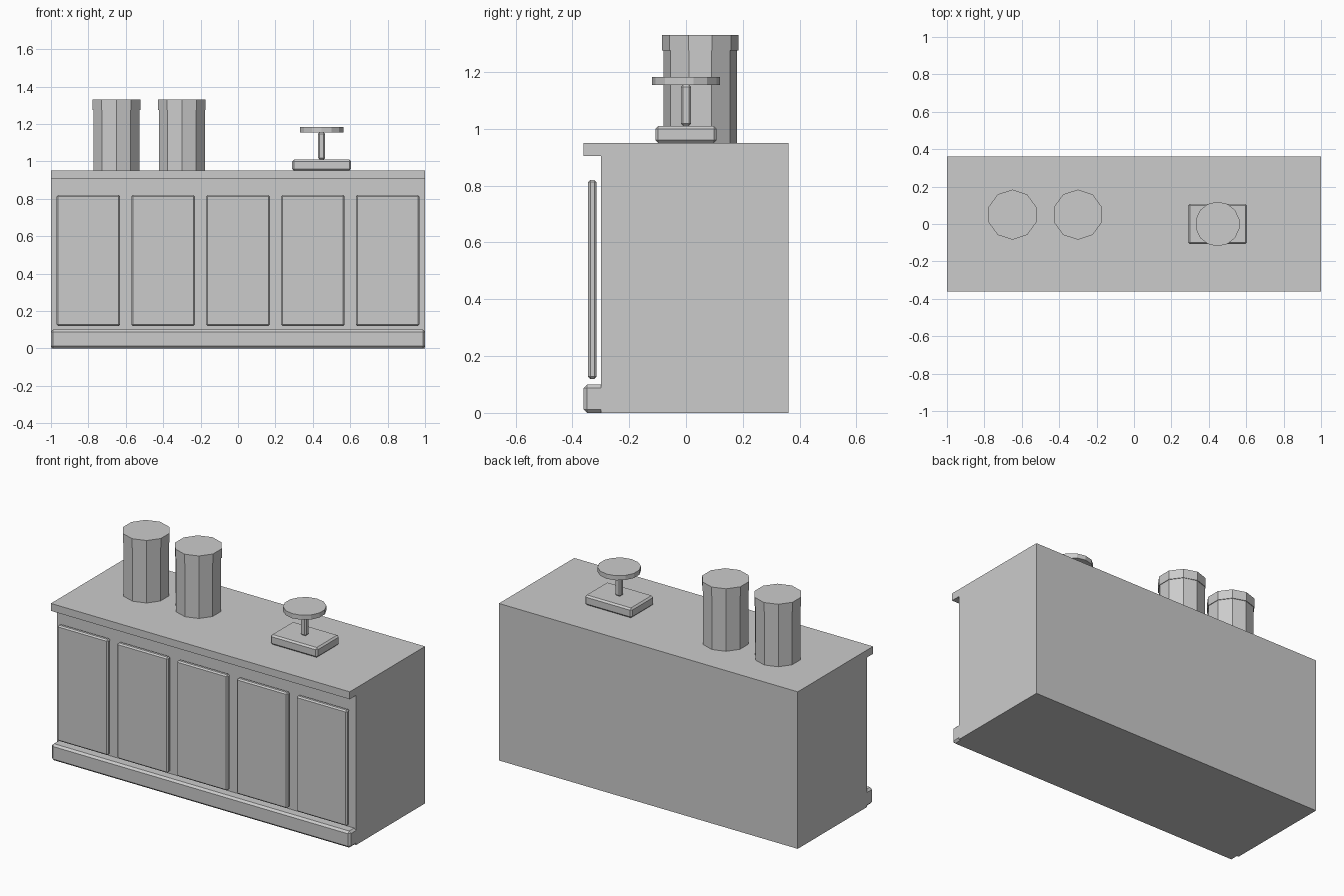
import bpy, bmesh, math

if "Cube" in bpy.data.objects:
    bpy.data.objects.remove(bpy.data.objects["Cube"])


def finish(name, bm, bevel=0.0):
    if bevel:
        bmesh.ops.bevel(bm, geom=bm.edges[:], offset=bevel, segments=1,
                        affect='EDGES', profile=0.5)
    bmesh.ops.recalc_face_normals(bm, faces=bm.faces[:])
    mesh = bpy.data.meshes.new(name)
    bm.to_mesh(mesh)
    bm.free()
    obj = bpy.data.objects.new(name, mesh)
    bpy.context.collection.objects.link(obj)
    return obj


def box(name, lo, hi, bevel=0.0):
    bm = bmesh.new()
    bmesh.ops.create_cube(bm, size=1)
    for v in bm.verts:
        v.co = [(a + b) / 2 + c * (b - a) for a, b, c in zip(lo, hi, v.co)]
    return finish(name, bm, bevel)


def prism(name, x, y, z0, z1, radius, sides):
    # A vertex points along y, leaving flat facets on the x sides
    bm = bmesh.new()
    ring = [bm.verts.new((x + radius * math.sin(math.tau * i / sides),
                          y + radius * math.cos(math.tau * i / sides), z0))
            for i in range(sides)]
    base = bm.faces.new(ring)
    ext = bmesh.ops.extrude_face_region(bm, geom=[base], use_keep_orig=True)
    for v in ext["geom"]:
        if isinstance(v, bmesh.types.BMVert):
            v.co.z = z1
    return finish(name, bm)


# Counter body with overhanging front top edge
bm = bmesh.new()
profile = [(0.36, 0), (0.36, 0.95), (-0.36, 0.95), (-0.36, 0.905),
           (-0.30, 0.905), (-0.30, 0)]
face = bm.faces.new([bm.verts.new((-1, y, z)) for y, z in profile])
ext = bmesh.ops.extrude_face_region(bm, geom=[face], use_keep_orig=True)
for v in ext["geom"]:
    if isinstance(v, bmesh.types.BMVert):
        v.co.x = 1
finish("counter_body", bm)

# Kick board along the front foot
box("kick_board", (-1, -0.36, 0), (1, -0.28, 0.10), 0.012)

# Raised front panels
for i in range(5):
    x = -0.8 + 0.4 * i
    box(f"front_panel_{i + 1}", (x - 0.17, -0.345, 0.12),
        (x + 0.17, -0.315, 0.82), 0.008)

# Lidded jars
for i, x in enumerate((-0.65, -0.30)):
    prism(f"jar_{i + 1}", x, 0.05, 0.95, 1.275, 0.13, 10)
    prism(f"jar_lid_{i + 1}", x, 0.05, 1.275, 1.33, 0.134, 10)

# Weighing scale
box("scale_base", (0.29, -0.108, 0.95), (0.605, 0.108, 1.01), 0.01)
box("scale_post", (0.428, -0.018, 1.01), (0.466, 0.018, 1.155), 0.008)
prism("scale_plate", 0.447, 0, 1.155, 1.183, 0.119, 14)
